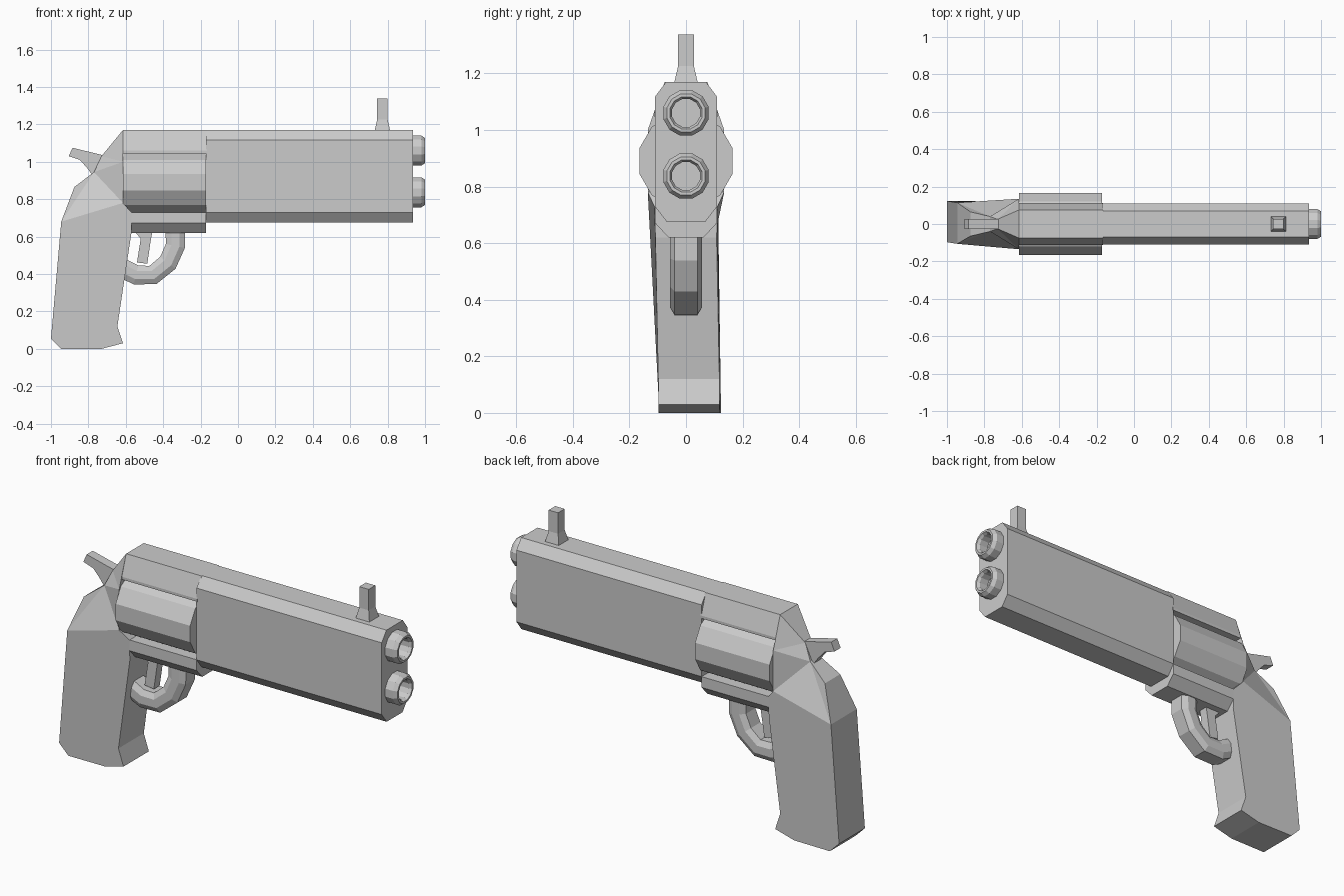
import bpy, bmesh
from math import cos, sin, pi
from mathutils import Vector

if "Cube" in bpy.data.objects:
    bpy.data.objects.remove(bpy.data.objects["Cube"])


def finish(name, bm):
    bmesh.ops.recalc_face_normals(bm, faces=bm.faces)
    me = bpy.data.meshes.new(name)
    bm.to_mesh(me)
    bm.free()
    ob = bpy.data.objects.new(name, me)
    bpy.context.collection.objects.link(ob)
    return ob


def loft(name, rings, caps=True):
    """Bridge a list of equal-length closed rings of points."""
    bm = bmesh.new()
    rows = [[bm.verts.new(p) for p in r] for r in rings]
    n = len(rows[0])
    pairs = list(zip(rows, rows[1:]))
    if not caps:
        pairs.append((rows[-1], rows[0]))
    for a, b in pairs:
        for i in range(n):
            bm.faces.new((a[i], a[(i + 1) % n], b[(i + 1) % n], b[i]))
    if caps:
        bm.faces.new(rows[0])
        bm.faces.new(rows[-1])
    return finish(name, bm)


def along_x(name, half, x0, x1):
    """Extrude a left/right symmetric (y, z) section along x."""
    sec = half + [(-y, z) for y, z in reversed(half)]
    return loft(name, [[(x, y, z) for y, z in sec] for x in (x0, x1)])


def plate(name, outline, w):
    """Extrude an (x, z) side outline to +-w in y."""
    return loft(name, [[(x, y, z) for x, z in outline] for y in (-w, w)])


def circle(x, r, cz, n=12):
    return [(x, r * cos(2 * pi * (i + .5) / n), cz + r * sin(2 * pi * (i + .5) / n))
            for i in range(n)]


# Barrel block and frame straps above and below the cylinder
along_x("barrel_block", [(.07, 1.17), (.11, 1.117), (.11, .73), (.068, .675)], -.17, .935)
along_x("frame_top_strap", [(.075, 1.17), (.112, 1.06), (.112, 1.045)], -.615, -.165)
along_x("frame_bottom_strap", [(.11, .73), (.11, .672), (.062, .62)], -.6, -.17)

# Twelve-sided cylinder
loft("cylinder", [circle(x, .171, .89) for x in (-.615, -.17)])

# Two hollow muzzle rings
for label, z in (("upper", 1.06), ("lower", .837)):
    prof = [(.925, .083), (.98, .083), (1, .07), (1, .059), (.985, .051), (.925, .051)]
    loft(label + "_muzzle", [circle(x, r, z) for x, r in prof], caps=False)

# Front sight post with flared foot
loft("front_sight", [[(.772 + sx * h, sy * h, z) for sx, sy in ((-1, -1), (1, -1), (1, 1), (-1, 1))]
                     for z, h in ((1.165, .042), (1.225, .028), (1.338, .028))])

# Grip and neck: side outline as (x, z, half width, y shift), plus side facets
P = [(-.945, .68, .11, .004), (-1, .055, .11, .013), (-.945, 0, .11, .013),
     (-.73, 0, .108, .012), (-.615, .03, .108, .01), (-.645, .12, .108, .01),
     (-.57, .62, .108, 0), (-.57, .73, .112, 0), (-.615, .78, .135, 0),
     (-.615, 1.0, .135, 0), (-.615, 1.17, .075, 0), (-.73, 1.03, .025, 0),
     (-.77, .945, .04, 0), (-.875, .865, .065, 0)]
sides = [(0, 1, 2, 3, 4, 5, 6, 7, 8), (0, 8, 12), (8, 9, 12), (0, 12, 13), (9, 10, 11), (9, 11, 12)]
bm = bmesh.new()
L, R = [[bm.verts.new((x, d + s * w, z)) for x, z, w, d in P] for s in (-1, 1)]
for f in sides:
    bm.faces.new([L[i] for i in f])
    bm.faces.new([R[i] for i in reversed(f)])
for i in range(len(P)):
    j = (i + 1) % len(P)
    bm.faces.new((L[i], R[i], R[j], L[j]))
finish("grip", bm)

# Hammer and trigger
plate("hammer", [(-.905, 1.03), (-.885, 1.075), (-.72, 1.035), (-.70, .97), (-.78, .93),
                 (-.805, .965), (-.845, 1.01)], .026)
plate("trigger", [(-.565, .64), (-.455, .64), (-.465, .59), (-.485, .455), (-.54, .462),
                  (-.52, .59)], .025)

# Trigger guard: eight-sided section swept along a bent path
path = [Vector(p) for p in ((-.335, .65), (-.335, .55), (-.375, .46), (-.455, .395),
                            (-.545, .395), (-.625, .435))]
section = [(.057, .022), (.04, .052), (-.04, .052), (-.057, .022),
           (-.057, -.022), (-.04, -.052), (.04, -.052), (.057, -.022)]
rings = []
for i, p in enumerate(path):
    t = (path[min(i + 1, len(path) - 1)] - path[max(i - 1, 0)]).normalized()
    rings.append([(p.x - t.y * b, a, p.y + t.x * b) for a, b in section])
loft("trigger_guard", rings)
